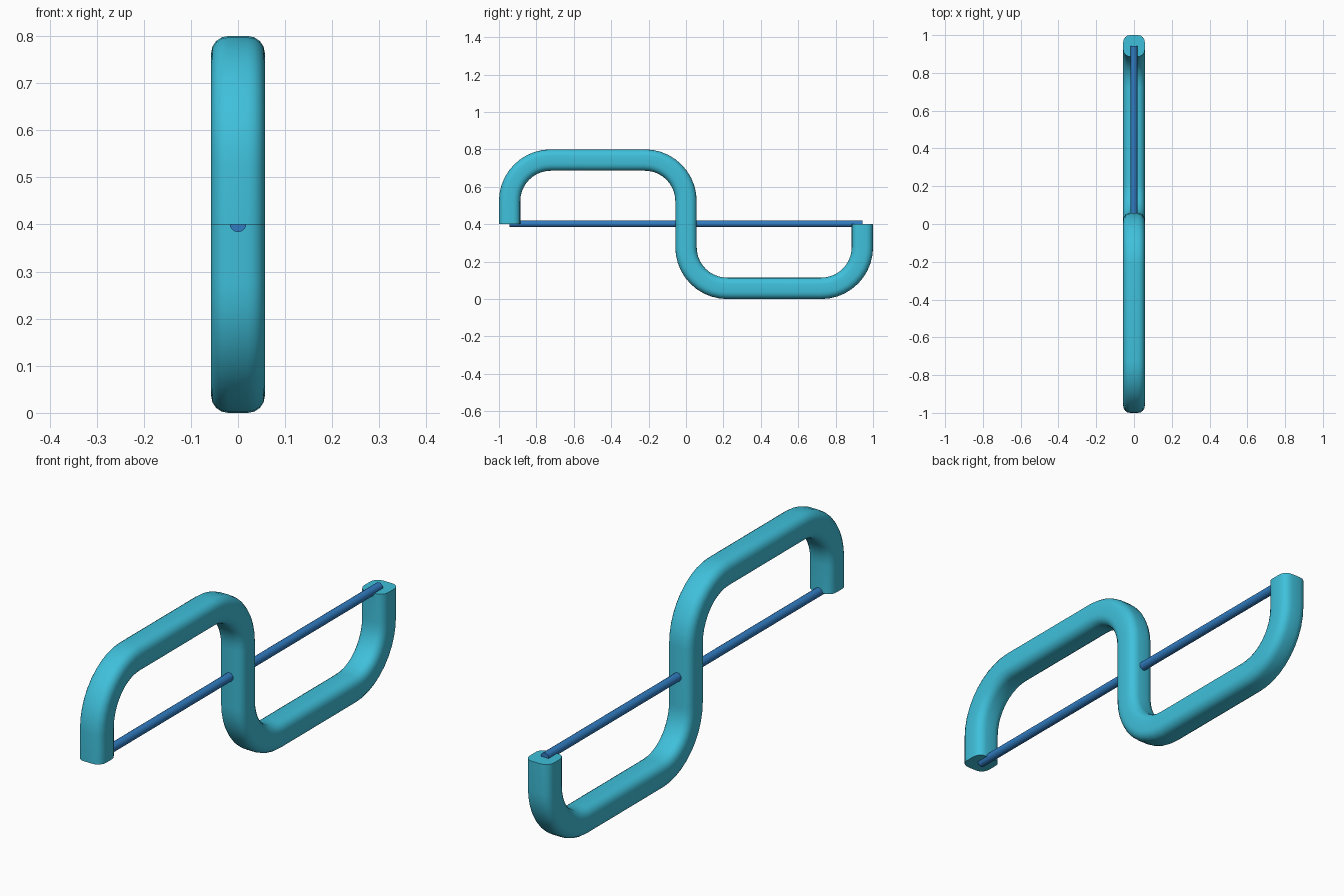
import bpy, bmesh, math
from mathutils import Vector

cube = bpy.data.objects.get("Cube")
if cube:
    bpy.data.objects.remove(cube, do_unlink=True)


def material(name, rgb):
    m = bpy.data.materials.new(name)
    m.use_nodes = True
    m.diffuse_color = (*rgb, 1)
    m.node_tree.nodes["Principled BSDF"].inputs["Base Color"].default_value = (*rgb, 1)
    return m


teal = material("teal", (0.05, 0.53, 0.71))
blue = material("blue", (0.03, 0.2, 0.53))

HALF = 0.057           # half thickness of the bent bar
ROUND = 0.036          # corner radius of its section
REACH = 1 - HALF       # centre line of the outer legs
MID = 0.4              # height of the rod and leg ends
TOP = 0.8 - HALF       # centre line of the upper run
BEND = 0.22            # bend radius on the centre line


def arc(cx, cy, r, start, end, steps):
    angles = [math.radians(start + (end - start) * i / steps) for i in range(steps + 1)]
    return [(cx + r * math.cos(a), cy + r * math.sin(a)) for a in angles]


def rounded_square(half, r, steps=4):
    c = half - r
    pts = []
    for k, (sx, sy) in enumerate([(1, 1), (-1, 1), (-1, -1), (1, -1)]):
        pts += arc(sx * c, sy * c, r, 90 * k, 90 * k + 90, steps)
    return pts


def sweep(name, path, section, mat):
    """Carry a section along a path lying in the YZ plane, with capped ends."""
    bm = bmesh.new()
    rings = []
    for i, p in enumerate(path):
        a = (p - path[i - 1]).normalized() if i else None
        b = (path[i + 1] - p).normalized() if i < len(path) - 1 else None
        a, b = a or b, b or a
        tangent = (a + b).normalized()
        normal = Vector((0, -tangent.z, tangent.y)) / tangent.dot(a)
        rings.append([bm.verts.new(p + Vector((u, 0, 0)) + normal * v) for u, v in section])
    n = len(section)
    for r, s in zip(rings, rings[1:]):
        for j in range(n):
            k = (j + 1) % n
            bm.faces.new((r[j], r[k], s[k], s[j]))
    bm.faces.new(rings[0])
    bm.faces.new(rings[-1])
    bmesh.ops.recalc_face_normals(bm, faces=bm.faces)
    mesh = bpy.data.meshes.new(name)
    bm.to_mesh(mesh)
    bm.free()
    mesh.materials.append(mat)
    obj = bpy.data.objects.new(name, mesh)
    bpy.context.collection.objects.link(obj)
    smooth(obj)
    return obj


def smooth(obj):
    bpy.ops.object.select_all(action="DESELECT")
    obj.select_set(True)
    bpy.context.view_layer.objects.active = obj
    bpy.ops.object.shade_smooth_by_angle(angle=math.radians(40))


# Bent bar: upper arch, then the same arch turned half round for the lower one
upper = [(-REACH, MID)]
upper += arc(-REACH + BEND, TOP - BEND, BEND, 180, 90, 10)
upper += arc(-BEND, TOP - BEND, BEND, 90, 0, 10)
lower = [(-y, 2 * MID - z) for y, z in reversed(upper)]
path = [Vector((0, y, z)) for y, z in upper + lower]
sweep("bent_bar", path, rounded_square(HALF, ROUND), teal)

# Straight rod joining the leg ends through the middle post
rod_path = [Vector((0, y, MID + 0.002)) for y in (-REACH, REACH)]
sweep("cross_rod", rod_path, arc(0, 0, 0.018, 0, 360, 16)[:-1], blue)
